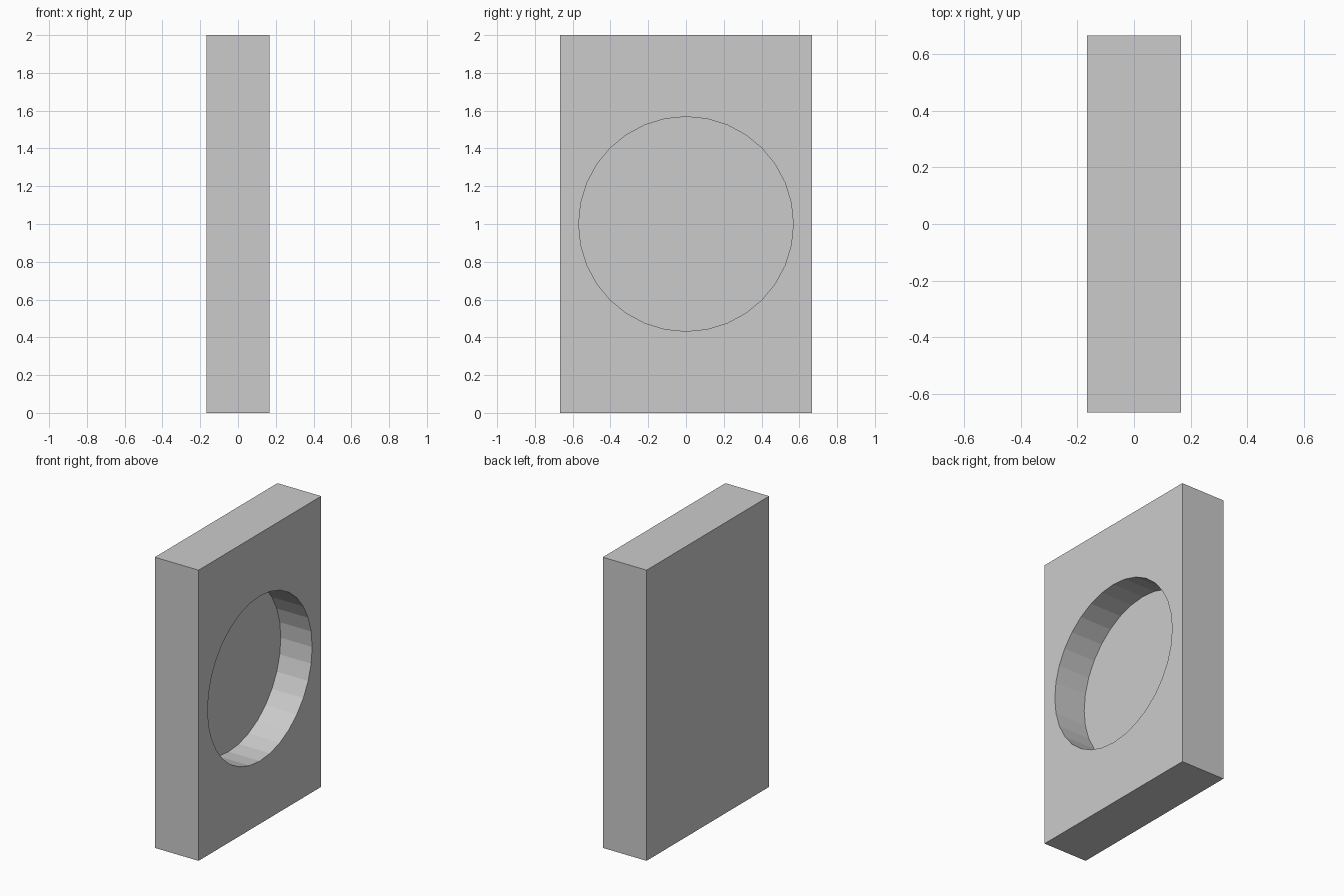
import bpy
from math import radians

if "Cube" in bpy.data.objects:
    bpy.data.objects.remove(bpy.data.objects["Cube"])

THICK, WIDTH, HEIGHT = 1 / 3, 4 / 3, 2.0
RADIUS, FLOOR_X = 0.568, -0.072
DEPTH = 0.6  # cutter length, reaches out past the open side

# Upright rectangular slab
bpy.ops.mesh.primitive_cube_add(size=1, location=(0, 0, HEIGHT / 2))
slab = bpy.context.object
slab.name = "slab"
slab.scale = (THICK, WIDTH, HEIGHT)
bpy.ops.object.transform_apply(location=False, rotation=False, scale=True)

# Round cutter lying along x, 32 flat sides
bpy.ops.mesh.primitive_cylinder_add(
    vertices=32, radius=RADIUS, depth=DEPTH,
    location=(FLOOR_X + DEPTH / 2, 0, HEIGHT / 2),
    rotation=(0, radians(90), 0))
cutter = bpy.context.object
cutter.name = "pocket_cutter"
cutter.hide_render = True

# Blind round pocket in the +x face
pocket = slab.modifiers.new("round_pocket", 'BOOLEAN')
pocket.operation = 'DIFFERENCE'
pocket.solver = 'EXACT'
pocket.object = cutter
bpy.context.view_layer.objects.active = slab
bpy.ops.object.modifier_apply(modifier=pocket.name)
bpy.data.objects.remove(cutter, do_unlink=True)
